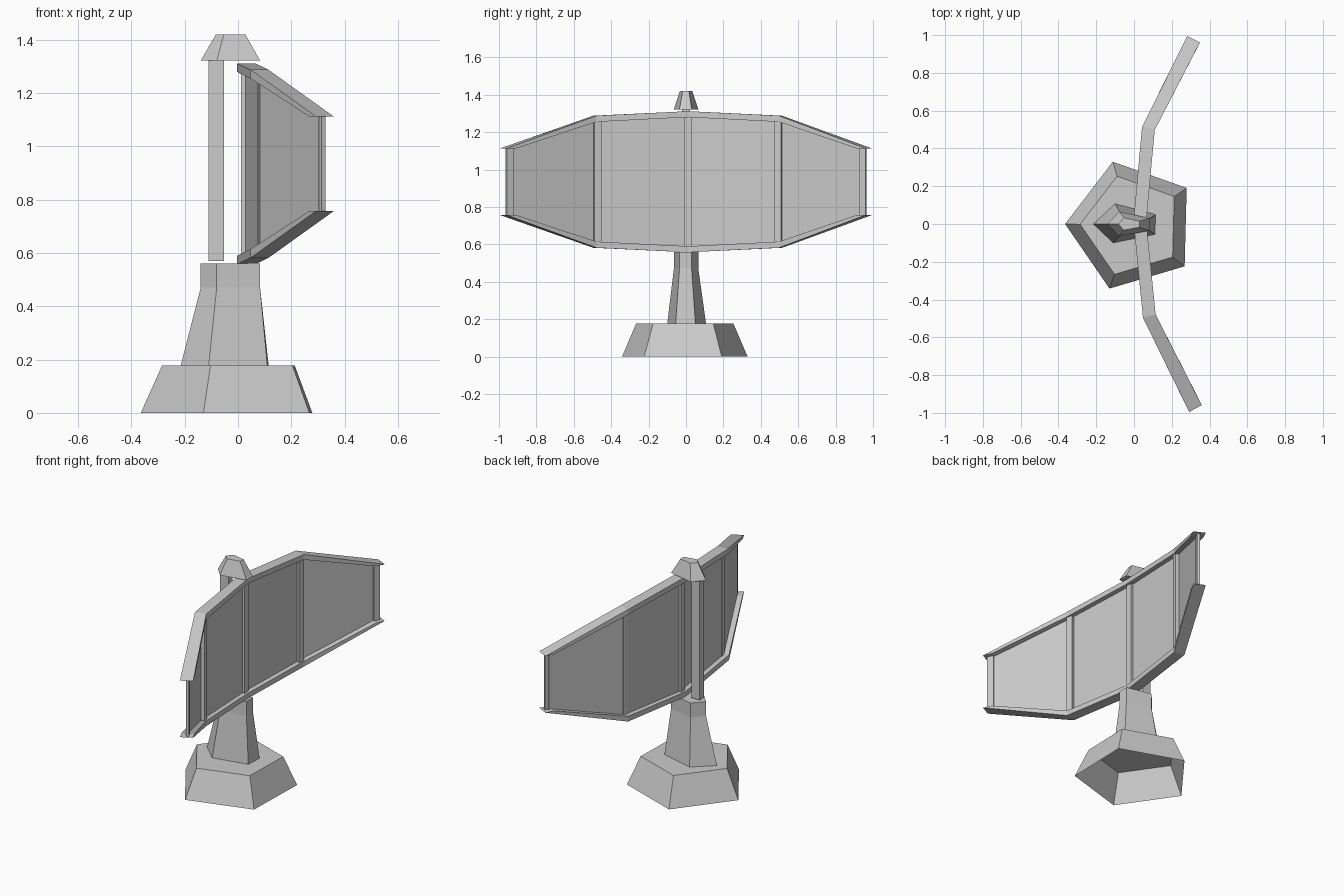
import bpy, bmesh, math
from mathutils import Vector

cube = bpy.data.objects.get("Cube")
if cube:
    bpy.data.objects.remove(cube, do_unlink=True)

grey = bpy.data.materials.new("plain_grey")
grey.use_nodes = True
COLOUR = (0.6, 0.6, 0.6, 1)
grey.diffuse_color = COLOUR
grey.node_tree.nodes["Principled BSDF"].inputs["Base Color"].default_value = COLOUR


def loft(name, rings, cap_start=True, cap_end=True):
    """Skin a list of equal-sized closed rings of points."""
    bm = bmesh.new()
    loops = [[bm.verts.new(p) for p in ring] for ring in rings]
    n = len(loops[0])
    for a, b in zip(loops, loops[1:]):
        for i in range(n):
            j = (i + 1) % n
            bm.faces.new((a[i], a[j], b[j], b[i]))
    if cap_start:
        bm.faces.new(loops[0][::-1])
    if cap_end:
        bm.faces.new(loops[-1])
    bmesh.ops.recalc_face_normals(bm, faces=bm.faces)
    mesh = bpy.data.meshes.new(name)
    bm.to_mesh(mesh)
    bm.free()
    mesh.materials.append(grey)
    obj = bpy.data.objects.new(name, mesh)
    bpy.context.collection.objects.link(obj)
    return obj


def pentagon(radius, z):
    angles = [math.radians(178.5 - 72 * i) for i in range(5)]
    return [(-0.012 + radius * math.cos(a), -0.009 + radius * math.sin(a), z) for a in angles]


def at_height(outline, z, scale=1):
    return [(-0.027 + (x + 0.027) * scale, y * scale, z) for x, y in outline]


# Foot, hollow and open underneath
loft("foot", [pentagon(0.353, 0), pentagon(0.273, 0.178)], cap_start=False)

# Pedestal with a straight neck
wide = [(-0.215, 0), (-0.1, 0.107), (0.115, 0.05), (0.11, -0.055), (-0.11, -0.1)]
neck = [(-0.14, 0), (-0.078, 0.066), (0.083, 0.03), (0.083, -0.035), (-0.08, -0.065)]
loft("pedestal", [at_height(wide, 0.178), at_height(neck, 0.47), at_height(neck, 0.56)])

# Rear post and its cap
post = [(-0.11, -0.022), (-0.052, -0.022), (-0.052, 0.022), (-0.11, 0.022)]
loft("rear_post", [at_height(post, 0.57), at_height(post, 1.322)])
loft("post_cap", [at_height(neck, 1.322), at_height(neck, 1.42, 0.5)])

# Curved screen: stations run from the centre to one end, then are mirrored
# back edge, front edge, outer height and inner height above the middle
MIDDLE = 0.935
HALF = [
    ((-0.003, 0), (0.065, 0), 0.377, 0.345),
    ((0.045, 0.505), (0.112, 0.488), 0.353, 0.320),
    ((0.287, 0.995), (0.354, 0.960), 0.178, 0.178),
]


def skew(x, y):
    return x - 0.005 * y, y + 0.012 * (1 - y * y)


def mirrored(points):
    return [(x, -y, z) for x, y, z in points]


def full_width(half_rings):
    rings = [mirrored(r) for r in half_rings[:0:-1]] + half_rings
    return [[(*skew(x, y), z) for x, y, z in r] for r in rings]


# Upper and lower rims, with slanted undercut ends
for name, side in (("upper_rim", 1), ("lower_rim", -1)):
    rings = []
    for k, ((bx, by), (fx, fy), outer, inner) in enumerate(HALF):
        zo, zi = MIDDLE + side * outer, MIDDLE + side * inner
        cut = Vector((0.025, 0.05)) if k == 2 else Vector((0, 0))
        rings.append([(bx, by, zo), (fx, fy, zo),
                      (fx - cut.x, fy - cut.y, zi), (bx - cut.x, by - cut.y, zi)])
    loft(name, full_width(rings))

# Thin screen between the rims
SHEET = [(0.03, 0, 0.36), (0.079, 0.497, 0.335), (0.301, 0.945, 0.185)]
thick = 0.004
sheet_rings = [[(x - thick, y, MIDDLE - h), (x + thick, y, MIDDLE - h),
                (x + thick, y, MIDDLE + h), (x - thick, y, MIDDLE + h)] for x, y, h in SHEET]
loft("screen", full_width(sheet_rings))


# Upright ribs
def rib(name, centre, depth, angle, half_height):
    c, s = math.cos(angle), math.sin(angle)
    corners = []
    for u, v in ((-1, -1), (1, -1), (1, 1), (-1, 1)):
        du, dv = u * depth / 2, v * 0.02
        x, y = skew(centre[0] + du * c - dv * s, centre[1] + du * s + dv * c)
        corners.append((x, y))
    loft(name, [[(x, y, MIDDLE + t * half_height) for x, y in corners] for t in (-1, 1)])


rib("centre_rib", (0.031, 0), 0.04, 0, 0.37)
for label, side in (("rear", 1), ("front", -1)):
    rib(label + "_bend_rib", (0.088, side * 0.483), 0.03, -side * 0.25, 0.335)
    rib(label + "_end_rib", (0.307, side * 0.944), 0.016, -side * 0.46, 0.183)
